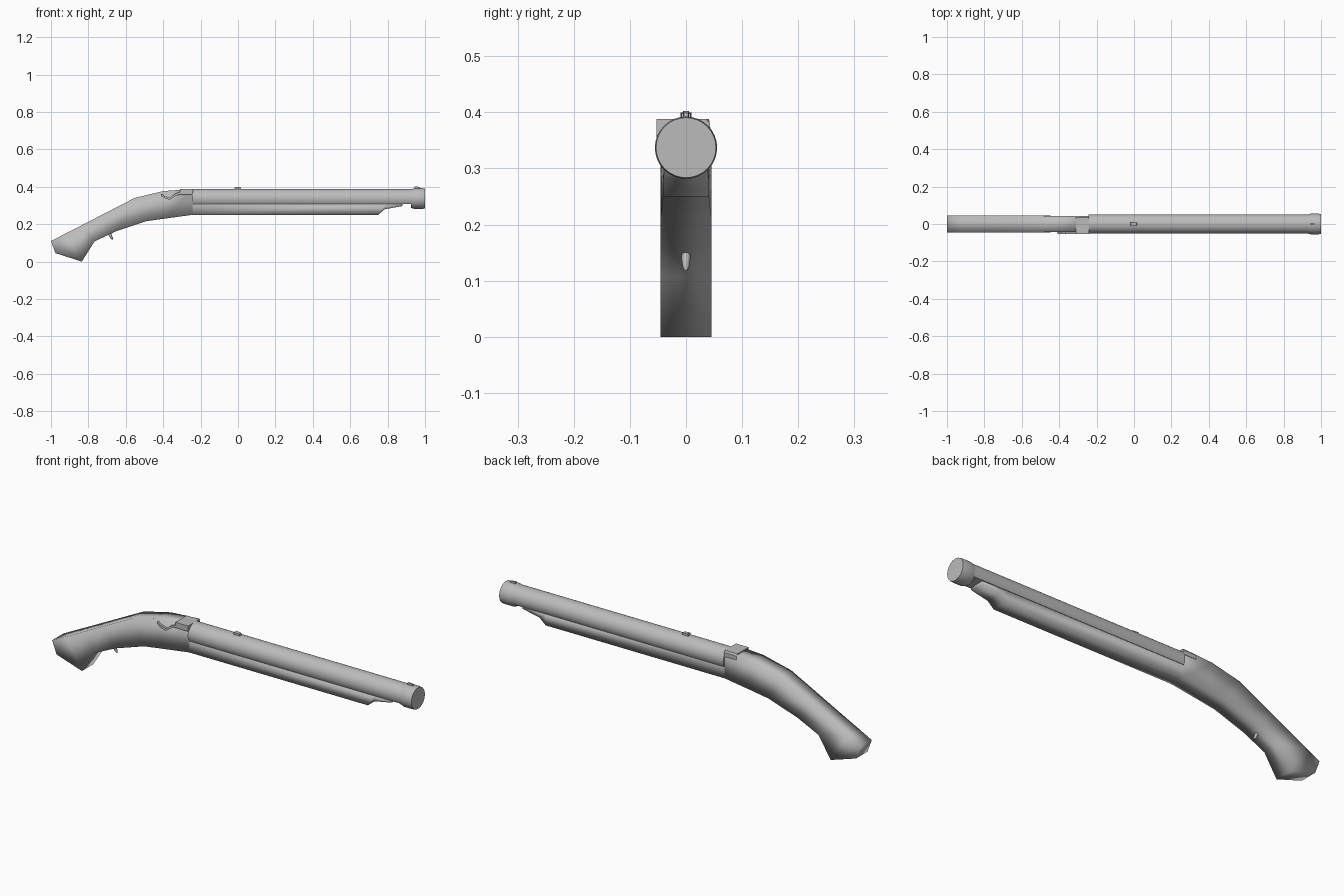
import bpy, bmesh, math

if "Cube" in bpy.data.objects:
    bpy.data.objects.remove(bpy.data.objects["Cube"])

steel = bpy.data.materials.new("plain_grey")
steel.diffuse_color = (0.5, 0.5, 0.5, 1)
steel.use_nodes = True
steel.node_tree.nodes["Principled BSDF"].inputs["Base Color"].default_value = steel.diffuse_color


def loft(name, rings, angle=35):
    """Skin a list of equal-length closed rings, cap both ends."""
    bm = bmesh.new()
    vs = [[bm.verts.new(p) for p in ring] for ring in rings]
    n = len(vs[0])
    for a, b in zip(vs, vs[1:]):
        for i in range(n):
            j = (i + 1) % n
            bm.faces.new((a[i], a[j], b[j], b[i]))
    bm.faces.new(vs[0])
    bm.faces.new(vs[-1])
    bmesh.ops.recalc_face_normals(bm, faces=bm.faces[:])
    me = bpy.data.meshes.new(name)
    bm.to_mesh(me)
    bm.free()
    ob = bpy.data.objects.new(name, me)
    bpy.context.collection.objects.link(ob)
    me.materials.append(steel)
    bpy.ops.object.select_all(action='DESELECT')
    ob.select_set(True)
    bpy.context.view_layer.objects.active = ob
    bpy.ops.object.shade_smooth_by_angle(angle=math.radians(angle))
    return ob


def strip(name, sections, angle=35):
    """Square-sectioned solid: each section is top x,z, bottom x,z, y range."""
    return loft(name, [[(tx, y0, tz), (tx, y1, tz), (bx, y1, bz), (bx, y0, bz)]
                       for tx, tz, bx, bz, y0, y1 in sections], angle)


def circle(x, r, zc=0.337, floor=-1, n=32):
    return [(x, r * math.cos(t), max(floor, zc + r * math.sin(t)))
            for t in (2 * math.pi * i / n for i in range(n))]


# Stock: bent grip running into the long fore-end, softly shaded
stock = [
    (-1.0, .11, -.976, .045, .045), (-.93, .146, -.835, 0, .045),
    (-.84, .192, -.767, .108, .045), (-.72, .254, -.65, .163, .045),
    (-.553, .34, -.49, .216, .045), (-.40, .377, -.39, .23, .043),
    (-.243, .388, -.243, .25, .041), (-.24, .309, -.235, .25, .041),
    (.75, .309, .75, .25, .041), (.785, .309, .785, .28, .041),
    (.88, .309, .88, .297, .038)]
strip("stock", [s[:4] + (-s[4], s[4]) for s in stock], 100)

# Barrel: round top with a flat underside resting on the fore-end
loft("barrel", [circle(-.243, .052, floor=.308), circle(.95, .052, floor=.308)])

# Muzzle ring
loft("muzzle_ring", [circle(.925, .05), circle(.945, .0555),
                     circle(.985, .0555), circle(1.0, .0535)], 50)

# Lock block wrapped over the breech
lock = [(-.053, .36), (-.053, .388), (.036, .388), (.043, .38), (.043, .36)]
loft("lock_block", [[(x, y, z) for y, z in lock] for x in (-.31, -.24)])

# Bent hammer lever on the front side
strip("hammer_lever", [(x, z + h, x, z - h, -.053, -.038) for x, z, h in
                       [(-.41, .357, .006), (-.395, .346, .006), (-.365, .336, .006),
                        (-.335, .357, .006), (-.305, .368, .007)]])

# Sights
strip("rear_sight", [(-.017, .4, -.019, .384, -.01, .01),
                     (.014, .398, .016, .384, -.008, .008)])
strip("front_sight", [(.945, .402, .942, .385, -.005, .005),
                      (.972, .399, .976, .385, -.004, .004)])

# Trigger stub below the grip
loft("trigger", [[(x + r * math.cos(t), .9 * r * math.sin(t), z)
                  for t in (math.pi * i / 4 for i in range(8))]
                 for x, z, r in [(-.688, .16, .008), (-.683, .14, .009),
                                 (-.676, .126, .007), (-.672, .118, .003)]], 60)
